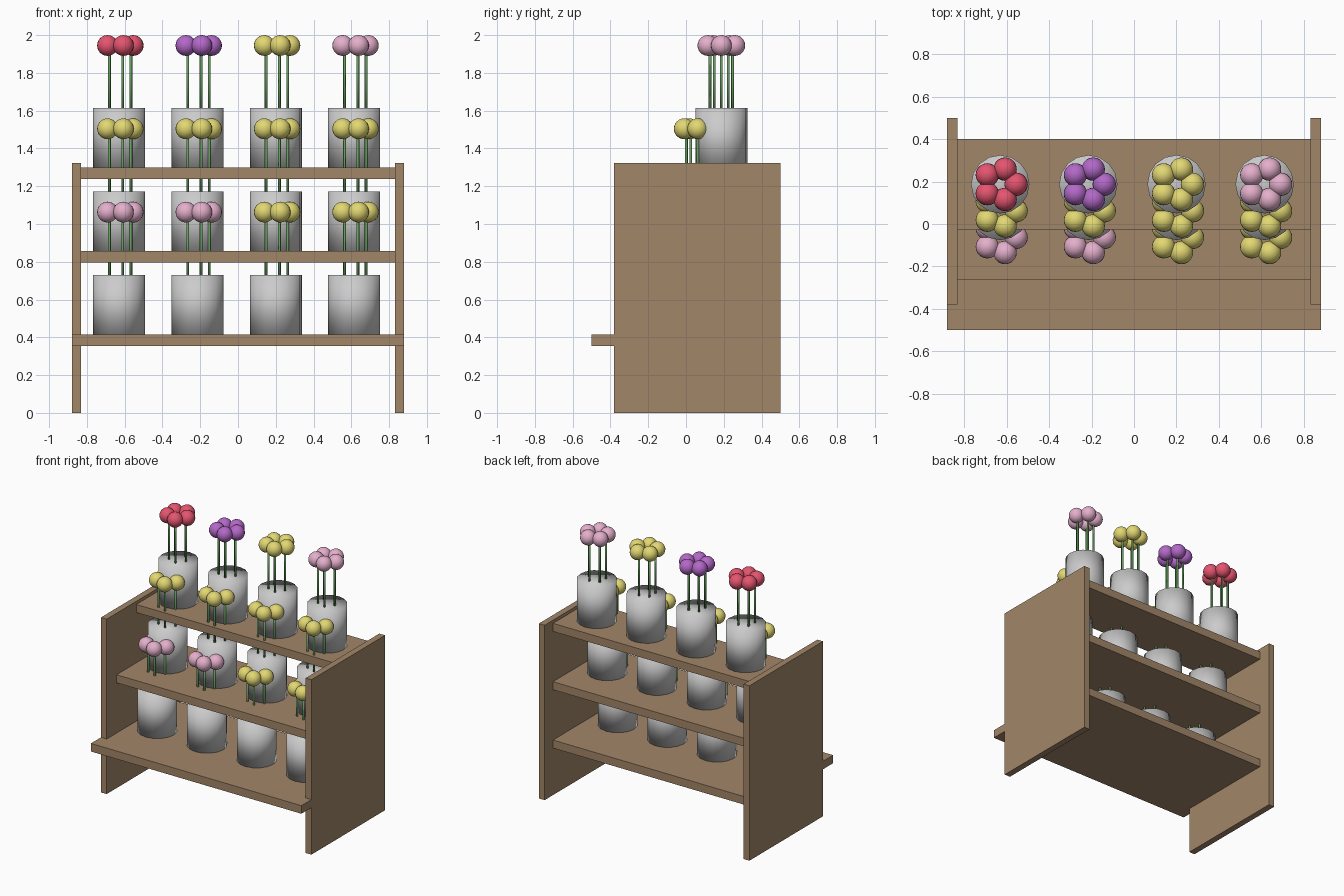
import bpy, math

if "Cube" in bpy.data.objects:
    bpy.data.objects.remove(bpy.data.objects["Cube"])


def material(name, rgb):
    m = bpy.data.materials.new(name)
    m.diffuse_color = (*rgb, 1)
    m.use_nodes = True
    m.node_tree.nodes["Principled BSDF"].inputs["Base Color"].default_value = m.diffuse_color
    return m


WOOD = material("wood", (0.36, 0.24, 0.14))
GREEN = material("stem_green", (0.13, 0.33, 0.11))
PETALS = {
    "red": material("red", (0.78, 0.09, 0.16)),
    "purple": material("purple", (0.45, 0.14, 0.58)),
    "yellow": material("yellow", (0.76, 0.68, 0.17)),
    "pink": material("pink", (0.78, 0.43, 0.60)),
}


def finish(name, mat=None, smooth=False):
    ob = bpy.context.object
    ob.name = name
    if mat:
        ob.data.materials.append(mat)
    if smooth:
        bpy.ops.object.shade_smooth()
    return ob


def slab(name, outline, z0, z1):
    """Flat board from an xy outline (counter-clockwise)."""
    n = len(outline)
    verts = [(x, y, z) for z in (z0, z1) for x, y in outline]
    faces = [tuple(reversed(range(n))), tuple(range(n, 2 * n))]
    faces += [(i, (i + 1) % n, n + (i + 1) % n, n + i) for i in range(n)]
    mesh = bpy.data.meshes.new(name)
    mesh.from_pydata(verts, [], faces)
    ob = bpy.data.objects.new(name, mesh)
    bpy.context.collection.objects.link(ob)
    mesh.materials.append(WOOD)


def rect(x0, x1, y0, y1):
    return [(x0, y0), (x1, y0), (x1, y1), (x0, y1)]


# Side panels
OUT, INN, BACK, FRONT = 0.88, 0.832, 0.40, -0.38
slab("left_panel", rect(-OUT, -INN, FRONT, 0.5), 0, 1.322)
slab("right_panel", rect(INN, OUT, FRONT, 0.5), 0, 1.322)

# Shelves: the lowest widens into a lip in front of the panels
slab("bottom_shelf", [(-OUT, -0.5), (OUT, -0.5), (OUT, FRONT), (INN, FRONT),
                      (INN, BACK), (-INN, BACK), (-INN, FRONT), (-OUT, FRONT)],
     0.355, 0.416)
slab("middle_shelf", rect(-INN, INN, -0.262, BACK), 0.796, 0.857)
slab("top_shelf", rect(-INN, INN, -0.026, BACK), 1.237, 1.298)


def potted_flowers(label, x, y, z, colour):
    # Closed pot
    bpy.ops.mesh.primitive_cylinder_add(vertices=16, radius=0.1375, depth=0.315,
                                        location=(x, y, z + 0.1575))
    finish("pot_" + label, smooth=True)
    for k in range(5):
        c, s = math.cos(k * math.tau / 5), math.sin(k * math.tau / 5)
        # Stem
        bpy.ops.mesh.primitive_cylinder_add(
            vertices=8, radius=0.0075, depth=0.36,
            location=(x + 0.063 * c, y + 0.063 * s, z + 0.46))
        finish(f"stem_{label}_{k}", GREEN, True)
        # Round bloom
        bpy.ops.mesh.primitive_uv_sphere_add(
            segments=20, ring_count=12, radius=0.055,
            location=(x + 0.075 * c, y + 0.075 * s, z + 0.647))
        finish(f"bloom_{label}_{k}", PETALS[colour], True)


# Rows of pots: shelf height, depth position, bloom colours left to right
ROWS = [
    ("bottom", 0.416, -0.063, ("pink", "pink", "yellow", "yellow")),
    ("middle", 0.857, 0.062, ("yellow",) * 4),
    ("top", 1.298, 0.187, ("red", "purple", "yellow", "pink")),
]
for row, z, y, colours in ROWS:
    for i, colour in enumerate(colours):
        potted_flowers(f"{row}_{i + 1}", -0.63 + 0.415 * i, y, z, colour)
